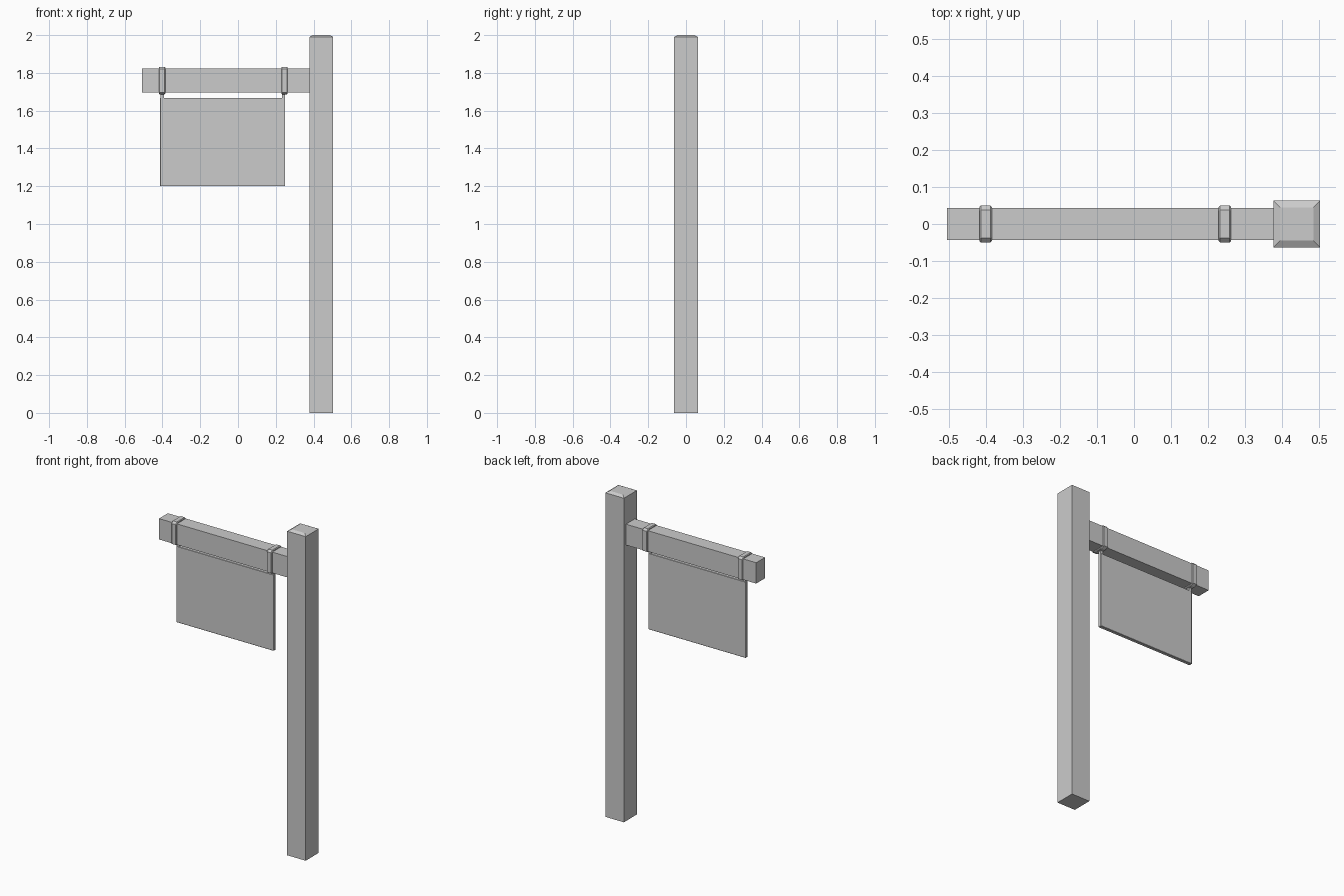
import bpy, bmesh

if "Cube" in bpy.data.objects:
    bpy.data.objects.remove(bpy.data.objects["Cube"])


def box(name, x, y, z, bevel=0.0):
    """Box from (min, max) ranges, with an optional single-segment chamfer."""
    bm = bmesh.new()
    bmesh.ops.create_cube(bm, size=1)
    for v in bm.verts:
        v.co = [r[0] if c < 0 else r[1] for c, r in zip(v.co, (x, y, z))]
    if bevel:
        bmesh.ops.bevel(bm, geom=bm.edges[:], offset=bevel, segments=1,
                        affect='EDGES')
    return finish(name, bm)


def finish(name, bm):
    bmesh.ops.recalc_face_normals(bm, faces=bm.faces[:])
    mesh = bpy.data.meshes.new(name)
    bm.to_mesh(mesh)
    bm.free()
    obj = bpy.data.objects.new(name, mesh)
    bpy.context.collection.objects.link(obj)
    return obj


def strap(name, cx):
    """Chamfered band around the beam."""
    half = [(0.050, 1.695), (0.050, 1.820), (0.038, 1.832)]
    outline = [(0.030, 1.686)] + half
    outline += [(-y, z) for y, z in reversed(outline)]
    bm = bmesh.new()
    face = bm.faces.new([bm.verts.new((cx - 0.017, y, z)) for y, z in outline])
    ext = bmesh.ops.extrude_face_region(bm, geom=[face])
    for v in ext["geom"]:
        if isinstance(v, bmesh.types.BMVert):
            v.co.x += 0.034
    rims = [e for e in bm.edges if abs(e.verts[0].co.x - e.verts[1].co.x) < 1e-6]
    bmesh.ops.bevel(bm, geom=rims, offset=0.004, segments=1, affect='EDGES')
    return finish(name, bm)


# Post with a shallow tapered cap
bm = bmesh.new()
rings = []
for h, z in ((0.063, 0), (0.063, 1.99), (0.045, 2.0)):
    rings.append([bm.verts.new((0.441 + sx * h, sy * h, z))
                  for sx, sy in ((-1, -1), (1, -1), (1, 1), (-1, 1))])
bm.faces.new(rings[0])
bm.faces.new(rings[-1])
for a, b in zip(rings, rings[1:]):
    for i in range(4):
        j = (i + 1) % 4
        bm.faces.new((a[i], a[j], b[j], b[i]))
finish("post", bm)

# Cross beam and hanging board
box("beam", (-0.507, 0.380), (-0.043, 0.043), (1.695, 1.823))
box("sign_board", (-0.413, 0.250), (-0.011, 0.011), (1.20, 1.668), 0.002)

# Straps with hanging tabs
for side, cx in (("left", -0.402), ("right", 0.246)):
    strap("strap_" + side, cx)
    tx = cx + (0.002 if side == "left" else -0.004)
    box("hanger_" + side, (tx - 0.010, tx + 0.008), (-0.009, 0.009),
        (1.66, 1.69))
